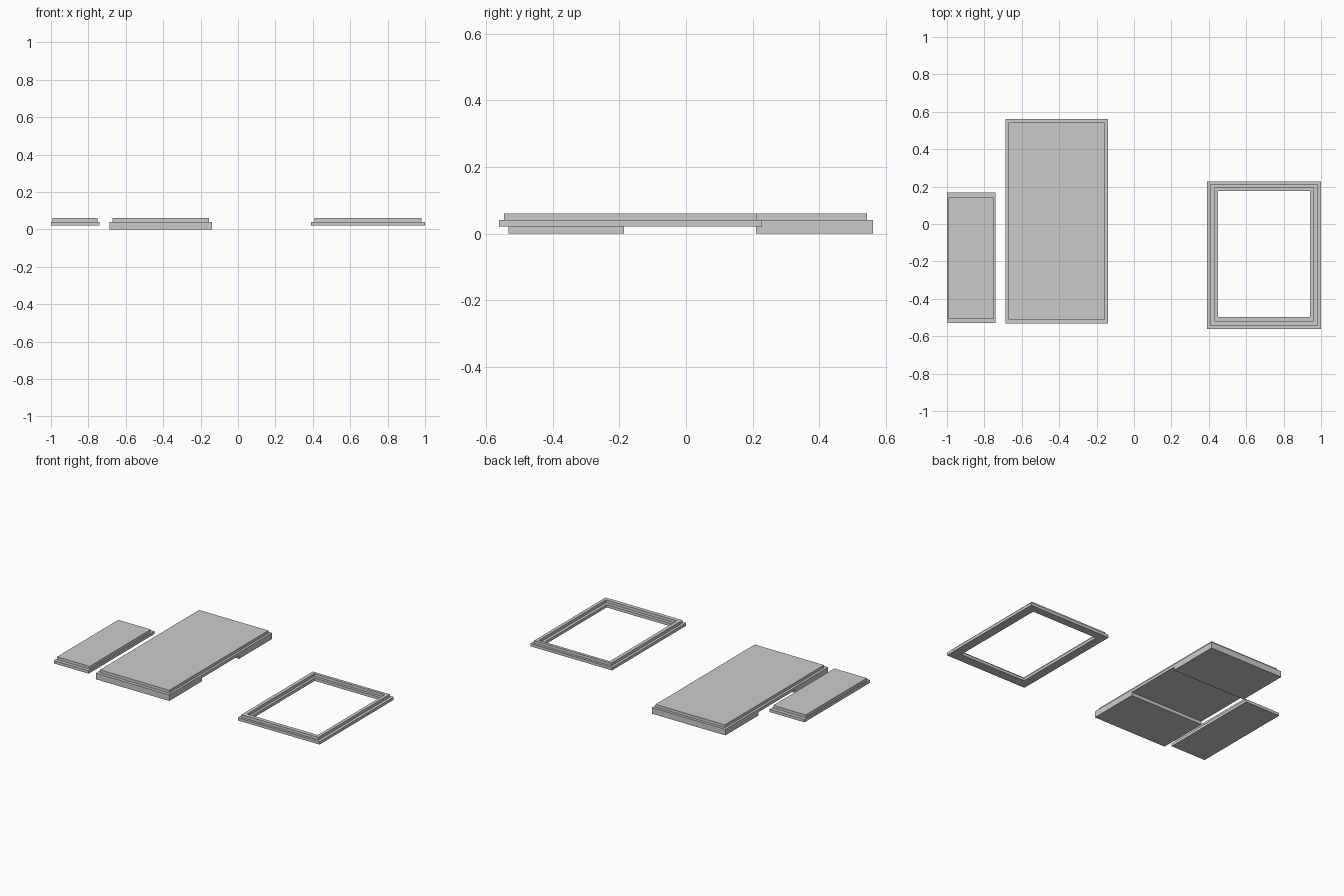
import bpy, bmesh

if "Cube" in bpy.data.objects:
    bpy.data.objects.remove(bpy.data.objects["Cube"])


def loft(name, rings, closed=False):
    """Skin a stack of rectangles (x0, x1, y0, y1, z); cap the ends or close into a frame."""
    bm = bmesh.new()
    loops = []
    for x0, x1, y0, y1, z in rings:
        loops.append([bm.verts.new(p) for p in
                      ((x0, y0, z), (x1, y0, z), (x1, y1, z), (x0, y1, z))])
    pairs = list(zip(loops, loops[1:]))
    if closed:
        pairs.append((loops[-1], loops[0]))
    else:
        bm.faces.new(loops[0])
        bm.faces.new(loops[-1])
    for a, b in pairs:
        for i in range(4):
            j = (i + 1) % 4
            bm.faces.new((a[i], a[j], b[j], b[i]))
    bmesh.ops.recalc_face_normals(bm, faces=bm.faces)
    mesh = bpy.data.meshes.new(name)
    bm.to_mesh(mesh)
    bm.free()
    obj = bpy.data.objects.new(name, mesh)
    bpy.context.collection.objects.link(obj)
    return obj


def stepped_plate(name, lower, upper, z0, z1, z2):
    return loft(name, [(*lower, z0), (*lower, z1), (*upper, z1), (*upper, z2)])


BASE, STEP, TOP = 0.022, 0.041, 0.06

# Small stepped panel
stepped_plate("small_panel", (-1.0, -0.741, -0.53, 0.168),
              (-0.992, -0.75, -0.507, 0.143), BASE, STEP, TOP)

# Large stepped panel with thick ends and a raised middle underside
large = stepped_plate("large_panel", (-0.686, -0.139, -0.532, 0.561),
                      (-0.67, -0.154, -0.511, 0.543), 0.0, STEP, TOP)
notch = loft("underside_cutter", [(-0.75, -0.08, -0.186, 0.21, -0.05),
                                  (-0.75, -0.08, -0.186, 0.21, BASE)])
notch.hide_render = True
notch.hide_viewport = True
cut = large.modifiers.new("underside_notch", 'BOOLEAN')
cut.operation = 'DIFFERENCE'
cut.solver = 'EXACT'
cut.object = notch

# Open frame: wide base with a narrower raised band
outer = (0.391, 1.0, -0.561, 0.228)
band_out = (0.408, 0.981, -0.546, 0.213)
band_in = (0.432, 0.959, -0.519, 0.194)
opening = (0.448, 0.94, -0.498, 0.176)
loft("open_frame", [(*outer, BASE), (*outer, STEP), (*band_out, STEP), (*band_out, TOP),
                    (*band_in, TOP), (*band_in, STEP), (*opening, STEP), (*opening, BASE)],
     closed=True)
